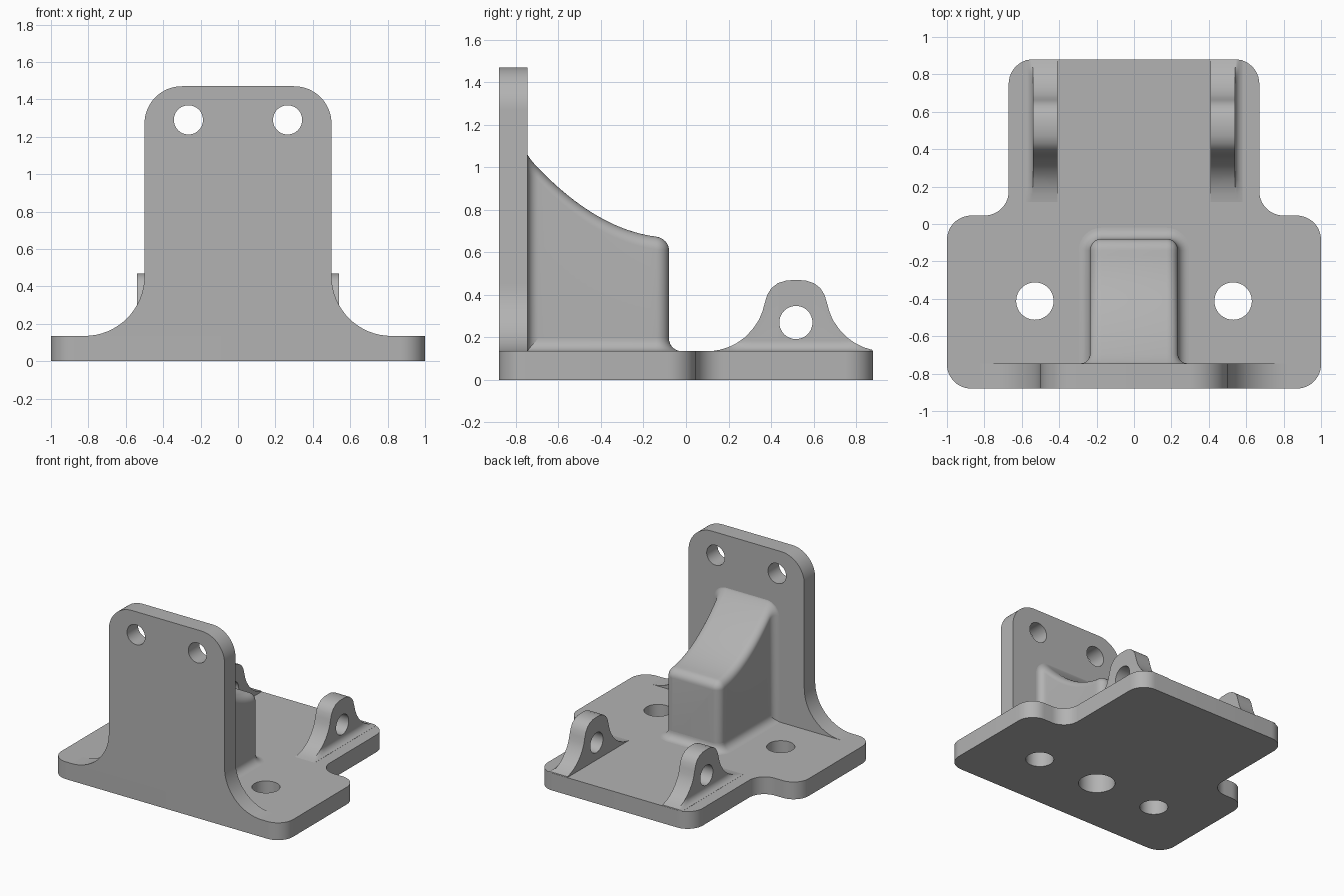
import bpy, bmesh
from math import sin, cos, pi, sqrt
from mathutils import Vector

cube = bpy.data.objects.get("Cube")
if cube:
    bpy.data.objects.remove(cube)

grey = bpy.data.materials.new("machined grey")
grey.use_nodes = True
grey.diffuse_color = (0.45, 0.45, 0.45, 1)
grey.node_tree.nodes["Principled BSDF"].inputs["Base Color"].default_value = (0.45, 0.45, 0.45, 1)

TOP = 0.135        # base thickness
BACK = -0.745      # rear face of the upright plate
FRONT = -0.88


def rounded(points, steps=12):
    """Outline with right-angled corners (u, v, radius) turned into arcs."""
    out = []
    for i, (u, v, r) in enumerate(points):
        p = Vector((u, v))
        if r == 0:
            out.append(p)
            continue
        a = (Vector(points[i - 1][:2]) - p).normalized()
        b = (Vector(points[(i + 1) % len(points)][:2]) - p).normalized()
        c = p + (a + b) * r
        for k in range(steps + 1):
            t = pi / 2 * k / steps
            out.append(c - r * (b * cos(t) + a * sin(t)))
    return out


def loft(name, rings, closed=True):
    """Skin a list of equal rings; closed rings also get end caps."""
    bm = bmesh.new()
    rows = [[bm.verts.new(p) for p in ring] for ring in rings]
    n = len(rows[0])
    for r, s in zip(rows, rows[1:]):
        for i in range(n if closed else n - 1):
            j = (i + 1) % n
            bm.faces.new((r[i], r[j], s[j], s[i]))
    if closed:
        bm.faces.new(rows[0])
        bm.faces.new(rows[-1])
    bmesh.ops.remove_doubles(bm, verts=bm.verts[:], dist=0.0002)
    bmesh.ops.recalc_face_normals(bm, faces=bm.faces[:])
    mesh = bpy.data.meshes.new(name)
    bm.to_mesh(mesh)
    bm.free()
    obj = bpy.data.objects.new(name, mesh)
    mesh.materials.append(grey)
    bpy.context.collection.objects.link(obj)
    return obj


def drill(obj, centre, radius, depth, rotation=(0, 0, 0)):
    """Cut a round hole and discard the cutter."""
    bpy.ops.mesh.primitive_cylinder_add(vertices=48, radius=radius, depth=depth,
                                        location=centre, rotation=rotation)
    cutter = bpy.context.object
    cutter.hide_render = True
    cutter.data.materials.append(grey)
    mod = obj.modifiers.new("hole", "BOOLEAN")
    mod.operation = "DIFFERENCE"
    mod.solver = "EXACT"
    mod.object = cutter
    bpy.context.view_layer.objects.active = obj
    bpy.ops.object.modifier_apply(modifier=mod.name)
    bpy.data.objects.remove(cutter)


def mirrored(half):
    """Complete a right-hand outline with its mirror image."""
    return half + [(-u, v, r) for u, v, r in reversed(half)]


# Base: stepped outline with rounded corners
outline = rounded(mirrored([(1, FRONT, 0.13), (1, 0.045, 0.13),
                            (0.67, 0.045, 0.13), (0.67, 0.88, 0.13)]))
base = loft("base", [[(p.x, p.y, z) for p in outline] for z in (0, TOP)])

# Upright plate flaring into the base
outline = rounded(mirrored([(0.82, TOP, 0), (0.5, TOP, 0.32), (0.5, 1.47, 0.2)]), 16)
plate = loft("upright_plate", [[(p.x, y, p.y) for p in outline] for y in (FRONT, BACK)])

# Rib: arched slices from the plate to the rounded rear end
R = 0.06


def slice_at(y, inset, lift):
    u = max(0, (-0.1 - y) / 0.645)
    top = 0.67 + 0.04 * u + 0.34 * u * u - lift
    w = 0.235 - inset
    r = max(R - inset, 0.003)
    arch = rounded([(w, TOP, 0), (w, top, r), (-w, top, r), (-w, TOP, 0)], 8)
    return [(p.x, y, p.y) for p in arch]


slices = []
for k in range(9):          # concave blend at the plate
    t = pi / 2 * k / 8
    flare = 0.05 * (1 - sin(t))
    slices.append(slice_at(BACK + 0.05 * (1 - cos(t)), -flare, -0.2 * flare))
for k in range(1, 20):      # swept top
    slices.append(slice_at(-0.695 + 0.555 * k / 20, 0, 0))
for k in range(9):          # rounded rear edges
    t = pi / 2 * k / 8
    e = R * (1 - cos(t))
    slices.append(slice_at(-0.14 + R * sin(t), e, e))
rib = loft("rib", slices)

# Concave blend around the foot of the rib
rings = []
for k in range(9):
    t = pi / 2 * k / 8
    d, z = R * (1 - sin(t)), TOP + R * (1 - cos(t))
    w, y = 0.235 + d, -0.08 + d
    path = rounded([(w, BACK, 0), (w, y, R + d), (-w, y, R + d), (-w, BACK, 0)], 8)
    rings.append([(p.x, p.y, z) for p in path])
rib_foot = loft("rib_foot_blend", rings, closed=False)

# Lugs: bell profile, with a small blend along the outer side
CENTRE = 0.517
ear = [(0.4, 0.135), (0.36, 0.141), (0.32, 0.153), (0.28, 0.172), (0.24, 0.2),
       (0.205, 0.237), (0.175, 0.28), (0.158, 0.32), (0.147, 0.36), (0.135, 0.4),
       (0.115, 0.432), (0.085, 0.455), (0.045, 0.468), (0, 0.47)]
bell = [(CENTRE - u, z) for u, z in ear] + [(CENTRE + u, z) for u, z in ear[-2::-1]]
bell = [(min(y, 0.878), z) for y, z in bell]
F = 0.05
sections = [(0.41, 1), (0.54, 1)]
for k in range(8):
    t = pi / 2 * k / 8
    sections.append((0.54 + F * (1 - cos(t)), TOP + F * (1 - sin(t))))
lugs = []
for side, name in ((1, "left_lug"), (-1, "right_lug")):
    lug = loft(name, [[(side * x, y, min(z, cap)) for y, z in bell] for x, cap in sections])
    drill(lug, (side * 0.5, CENTRE, 0.27), 0.078, 0.5, (0, pi / 2, 0))
    lugs.append(lug)

# Bolt holes in the base and plate, blind bore under the rib
for side in (1, -1):
    drill(base, (side * 0.53, -0.412, 0), 0.1, 1)
    drill(plate, (side * 0.265, -0.8, 1.29), 0.078, 0.6, (pi / 2, 0, 0))
for part in (base, rib):
    drill(part, (0, -0.412, 0), 0.13, 1)

# Smooth blends, crisp edges
bpy.ops.object.select_all(action="DESELECT")
for obj in [base, plate, rib, rib_foot] + lugs:
    obj.select_set(True)
bpy.context.view_layer.objects.active = base
bpy.ops.object.shade_smooth_by_angle(angle=pi / 6)
